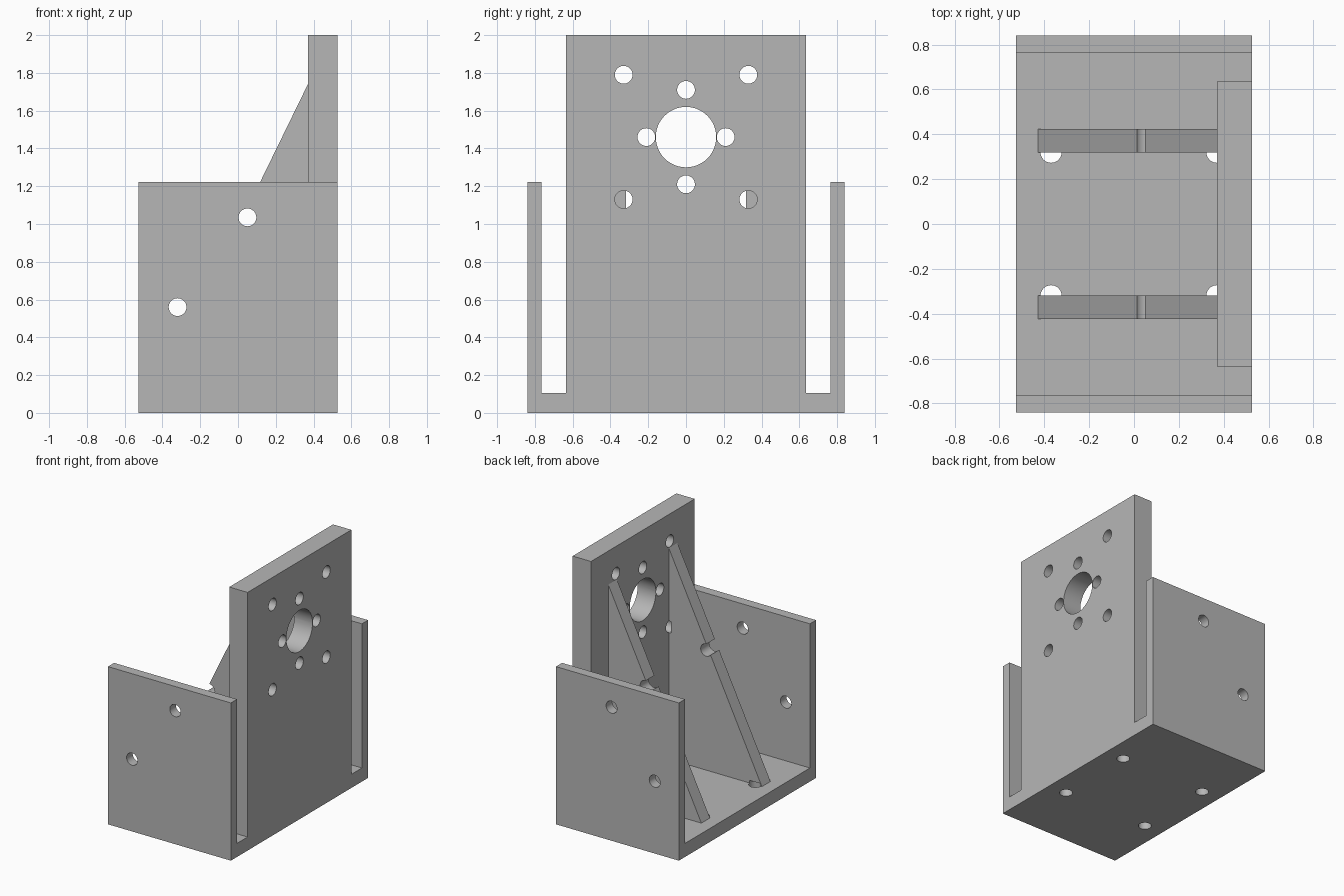
import bpy, bmesh
from mathutils import Matrix, Vector

cube = bpy.data.objects.get("Cube")
if cube:
    bpy.data.objects.remove(cube, do_unlink=True)

# Single flat colour
grey = bpy.data.materials.new("light_grey")
grey.use_nodes = True
colour = (0.47, 0.47, 0.47, 1)
grey.diffuse_color = colour
grey.node_tree.nodes["Principled BSDF"].inputs["Base Color"].default_value = colour

# Shared dimensions
HALF_X, HALF_Y = 0.527, 0.84
BASE_T, WALL_T, WALL_H = 0.105, 0.075, 1.222
PLATE_X, PLATE_Y, PLATE_H = 0.37, 0.635, 2.0
RIB_IN, RIB_OUT = 0.318, 0.423
HOLE_R = 0.047


def make_object(name, bm):
    bmesh.ops.recalc_face_normals(bm, faces=bm.faces)
    mesh = bpy.data.meshes.new(name)
    bm.to_mesh(mesh)
    bm.free()
    mesh.materials.append(grey)
    obj = bpy.data.objects.new(name, mesh)
    bpy.context.collection.objects.link(obj)
    return obj


def extrude_profile(name, points, offset):
    """Close a 3D outline and sweep it by the offset."""
    bm = bmesh.new()
    face = bm.faces.new([bm.verts.new(p) for p in points])
    swept = bmesh.ops.extrude_face_region(bm, geom=[face])
    verts = [v for v in swept["geom"] if isinstance(v, bmesh.types.BMVert)]
    bmesh.ops.translate(bm, verts=verts, vec=offset)
    return make_object(name, bm)


def add_drill(bm, start, end, radius):
    start, end = Vector(start), Vector(end)
    axis = end - start
    turn = axis.to_track_quat('Z', 'Y').to_matrix().to_4x4()
    bmesh.ops.create_cone(bm, cap_ends=True, segments=48, radius1=radius,
                          radius2=radius, depth=axis.length,
                          matrix=Matrix.Translation((start + end) / 2) @ turn)


# Base with its two side walls, one U-shaped channel
inner = HALF_Y - WALL_T
channel = [(-HALF_Y, 0), (HALF_Y, 0), (HALF_Y, WALL_H), (inner, WALL_H),
           (inner, BASE_T), (-inner, BASE_T), (-inner, WALL_H), (-HALF_Y, WALL_H)]
parts = [extrude_profile("base_and_side_walls",
                         [(-HALF_X, y, z) for y, z in channel], (2 * HALF_X, 0, 0))]

# Upright mounting plate
plate = [(-PLATE_Y, BASE_T), (PLATE_Y, BASE_T), (PLATE_Y, PLATE_H), (-PLATE_Y, PLATE_H)]
parts.append(extrude_profile("mounting_plate", [(PLATE_X, y, z) for y, z in plate],
                             (HALF_X - PLATE_X, 0, 0)))

# Triangular support ribs
rib = [(-0.428, BASE_T), (PLATE_X, BASE_T), (PLATE_X, 1.74)]
for side, name in ((1, "rear_rib"), (-1, "front_rib")):
    parts.append(extrude_profile(name, [(x, side * RIB_IN, z) for x, z in rib],
                                 (0, side * (RIB_OUT - RIB_IN), 0)))

# Drills for every hole
bm = bmesh.new()
plate_holes = [(0, 1.46, 0.16)]
plate_holes += [(y, z, HOLE_R) for y, z in ((0.21, 1.46), (-0.21, 1.46), (0, 1.71), (0, 1.21))]
plate_holes += [(y, z, HOLE_R) for y in (-0.33, 0.33) for z in (1.13, 1.79)]
for y, z, r in plate_holes:
    add_drill(bm, (PLATE_X - 0.02, y, z), (HALF_X + 0.1, y, z), r)
for x, z in ((0.05, 1.035), (-0.32, 0.56)):
    add_drill(bm, (x, -1, z), (x, 1, z), HOLE_R)
for x in (-0.37, 0.37):
    for y in (-0.32, 0.32):
        add_drill(bm, (x, y, -0.1), (x, y, BASE_T + 0.02), HOLE_R)
drills = make_object("hole_drills", bm)
drills.hide_render = True

# Cut the holes and keep edges crisp
for part in parts:
    bpy.ops.object.select_all(action='DESELECT')
    part.select_set(True)
    bpy.context.view_layer.objects.active = part
    cut = part.modifiers.new("holes", 'BOOLEAN')
    cut.operation = 'DIFFERENCE'
    cut.solver = 'EXACT'
    cut.object = drills
    bpy.ops.object.modifier_apply(modifier=cut.name)
    bpy.ops.object.shade_smooth_by_angle(angle=0.5)

bpy.data.objects.remove(drills, do_unlink=True)
